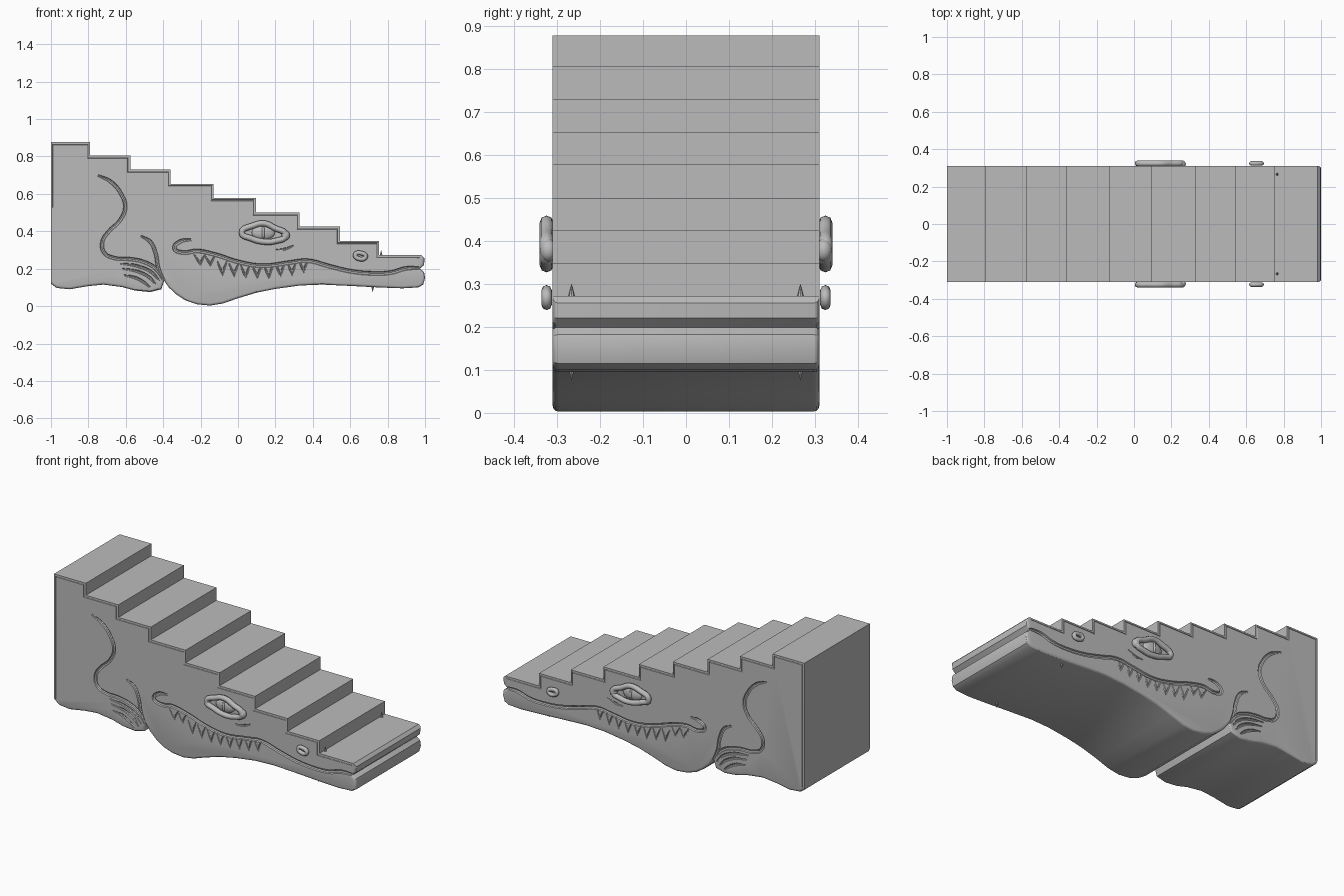
import bpy, bmesh, math
from mathutils import Vector

if "Cube" in bpy.data.objects:
    bpy.data.objects.remove(bpy.data.objects["Cube"])

HALF = 0.31  # half of the staircase width

grey = bpy.data.materials.new("stone grey")
grey.use_nodes = True
grey.diffuse_color = (0.5, 0.5, 0.5, 1)
grey.node_tree.nodes["Principled BSDF"].inputs["Base Color"].default_value = (0.5, 0.5, 0.5, 1)


def activate(ob):
    bpy.ops.object.select_all(action='DESELECT')
    ob.select_set(True)
    bpy.context.view_layer.objects.active = ob


def finish(ob, angle=30):
    ob.data.materials.clear()
    ob.data.materials.append(grey)
    activate(ob)
    bpy.ops.object.shade_smooth_by_angle(angle=math.radians(angle))
    return ob


def tube(name, points, y, radius, smooth=True, closed=False, taper=True):
    """Round tube through (x, z) points in the plane at y, as a mesh."""
    cu = bpy.data.curves.new(name, 'CURVE')
    cu.dimensions = '3D'
    cu.bevel_depth = radius
    cu.bevel_resolution = 2
    cu.resolution_u = 5
    cu.use_fill_caps = True
    sp = cu.splines.new('BEZIER' if smooth else 'POLY')
    pts = sp.bezier_points if smooth else sp.points
    pts.add(len(points) - 1)
    for i, (p, (x, z)) in enumerate(zip(pts, points)):
        p.co = (x, y, z) if smooth else (x, y, z, 1)
        if smooth:
            p.handle_left_type = p.handle_right_type = 'AUTO'
        if taper and not closed and i in (0, len(points) - 1):
            p.radius = 0.5
    sp.use_cyclic_u = closed
    ob = bpy.data.objects.new(name, cu)
    bpy.context.collection.objects.link(ob)
    activate(ob)
    bpy.ops.object.convert(target='MESH')
    return bpy.context.object


def ball(name, loc, scale):
    bpy.ops.mesh.primitive_uv_sphere_add(segments=24, ring_count=12, radius=1, location=loc)
    ob = bpy.context.object
    ob.name = name
    ob.scale = scale
    return finish(ob)


# Stepped top, snout and belly outline
step_ends = [-0.79, -0.575, -0.36, -0.13, 0.095, 0.33, 0.545, 0.755]
step_tops = [0.877, 0.805, 0.73, 0.653, 0.578, 0.5, 0.425, 0.348, 0.272]
stairs = [(-1, step_tops[0])]
for i, x in enumerate(step_ends):
    stairs += [(x, step_tops[i]), (x, step_tops[i + 1])]
snout = [(0.98, 0.272), (0.997, 0.255), (0.995, 0.22), (0.972, 0.199), (0.995, 0.182),
         (1, 0.15), (0.99, 0.115), (0.965, 0.1)]
jaw = [(0.88, 0.095), (0.75, 0.1), (0.6, 0.108), (0.45, 0.115), (0.33, 0.11), (0.2, 0.092),
       (0.1, 0.072), (0, 0.042), (-0.08, 0.014), (-0.15, 0.003), (-0.22, 0.01),
       (-0.28, 0.03), (-0.33, 0.063), (-0.37, 0.1), (-0.395, 0.135)]
belly = [(-0.41, 0.09), (-0.47, 0.075), (-0.55, 0.083), (-0.62, 0.102), (-0.72, 0.115),
         (-0.8, 0.107), (-0.9, 0.09), (-0.97, 0.097), (-1, 0.12)]

bm = bmesh.new()
face = bm.faces.new([bm.verts.new((x, -HALF, z)) for x, z in stairs + snout + jaw + belly])
ext = bmesh.ops.extrude_face_region(bm, geom=[face])
bmesh.ops.translate(bm, vec=(0, 2 * HALF, 0),
                    verts=[v for v in ext["geom"] if isinstance(v, bmesh.types.BMVert)])
bmesh.ops.recalc_face_normals(bm, faces=bm.faces)


def is_low_rim(e):
    a, b = (v.co for v in e.verts)
    mid = (a + b) / 2
    return abs(a.y - b.y) < 0.01 and mid.z < 0.26 and mid.x > -0.99


# Rounded lower rims
bmesh.ops.bevel(bm, geom=[e for e in bm.edges if is_low_rim(e)], offset=0.014,
                segments=3, profile=0.5, affect='EDGES')
mesh = bpy.data.meshes.new("stair_body")
bm.to_mesh(mesh)
bm.free()
body = bpy.data.objects.new("stair_body", mesh)
bpy.context.collection.objects.link(body)

# Carved lines: mouth, leg, claws, cheek, crease below the eye
mouth = [(-0.25, 0.355), (-0.31, 0.345), (-0.34, 0.31), (-0.3, 0.287), (-0.22, 0.295),
         (-0.12, 0.275), (0, 0.237), (0.13, 0.216), (0.27, 0.232), (0.37, 0.243),
         (0.49, 0.213), (0.6, 0.187), (0.72, 0.175), (0.82, 0.18), (0.9, 0.202), (1.02, 0.2)]
leg = [(-0.75, 0.7), (-0.68, 0.665), (-0.625, 0.6), (-0.603, 0.53), (-0.63, 0.46),
       (-0.69, 0.4), (-0.725, 0.345), (-0.715, 0.285), (-0.66, 0.257), (-0.58, 0.252),
       (-0.5, 0.235), (-0.44, 0.2), (-0.4, 0.14)]
cheek = [(-0.52, 0.375), (-0.47, 0.345), (-0.44, 0.28), (-0.425, 0.2), (-0.39, 0.13)]
claws = [[(-0.63, 0.228), (-0.54, 0.215), (-0.46, 0.18), (-0.42, 0.135)],
         [(-0.62, 0.2), (-0.53, 0.183), (-0.47, 0.15), (-0.44, 0.115)],
         [(-0.61, 0.165), (-0.55, 0.152), (-0.5, 0.125), (-0.47, 0.1)]]
crease = [(0.2, 0.3), (0.25, 0.305), (0.3, 0.325)]

# Teeth: (centre, top, half width, length)
teeth = [(-0.205, 0.277, 0.03, 0.055), (-0.15, 0.268, 0.026, 0.05)]
teeth += [(-0.085 + 0.062 * i, 0.24 - 0.02 * math.sin(i * 0.52), 0.026, 0.072 - 0.004 * (i % 2))
          for i in range(8)]
rim = [(x - 0.012, z - 0.012) for x, z in stairs[1:]]
rim = [(-0.988, 0.13), (-0.988, rim[0][1])] + rim + [(0.97, 0.26)]

for side in (-1, 1):
    y = side * HALF
    cuts = [tube("mouth_cut", mouth, y, 0.011), tube("leg_cut", leg, y, 0.01),
            tube("cheek_cut", cheek, y, 0.01), tube("crease_cut", crease, y, 0.007),
            tube("rim_cut", rim, y, 0.004, smooth=False)]
    cuts += [tube("claw_cut", c, y, 0.008) for c in claws]
    for x, z, w, h in teeth:
        cuts.append(tube("tooth_cut", [(x - w, z), (x - w * 0.3, z - h * 0.6), (x + 0.003, z - h),
                                       (x + w * 0.4, z - h * 0.55), (x + w, z)],
                         y, 0.006, smooth=False))
    # Carve each line, then drop its cutter
    for cut in cuts:
        mod = body.modifiers.new("carve", 'BOOLEAN')
        mod.operation = 'DIFFERENCE'
        mod.solver = 'EXACT'
        mod.object = cut
        activate(body)
        bpy.ops.object.modifier_apply(modifier=mod.name)
        bpy.data.objects.remove(cut)
finish(body)

# Raised eyes and nostrils on both sides
lids = [(0.02, 0.392), (0.08, 0.43), (0.14, 0.442), (0.195, 0.418), (0.255, 0.378),
        (0.2, 0.348), (0.13, 0.345), (0.07, 0.362)]
nostril = [(0.627, 0.275), (0.66, 0.283), (0.683, 0.265), (0.65, 0.252)]
for side, tag in ((-1, "right"), (1, "left")):
    y = side * HALF
    finish(tube(tag + "_eyelids", lids, y + side * 0.014, 0.016, closed=True), 60)
    finish(tube(tag + "_nostril", nostril, y + side * 0.014, 0.012, closed=True), 60)
    ball(tag + "_eyeball", (0.135, y, 0.393), (0.062, 0.022, 0.04))
    ball(tag + "_pupil", (0.135, y + side * 0.01, 0.393), (0.01, 0.018, 0.036))
    ball(tag + "_eye_corner", (0.255, y + side * 0.01, 0.378), (0.022, 0.02, 0.026))
    # Small fang tips above and below the snout
    for name, x, z, flip in (("upper", 0.765, 0.282, 0), ("lower", 0.72, 0.092, math.pi)):
        bpy.ops.mesh.primitive_cone_add(vertices=8, radius1=0.009, depth=0.036,
                                        location=(x, side * 0.266, z), rotation=(flip, 0, 0))
        bpy.context.object.name = f"{tag}_{name}_fang"
        finish(bpy.context.object)
